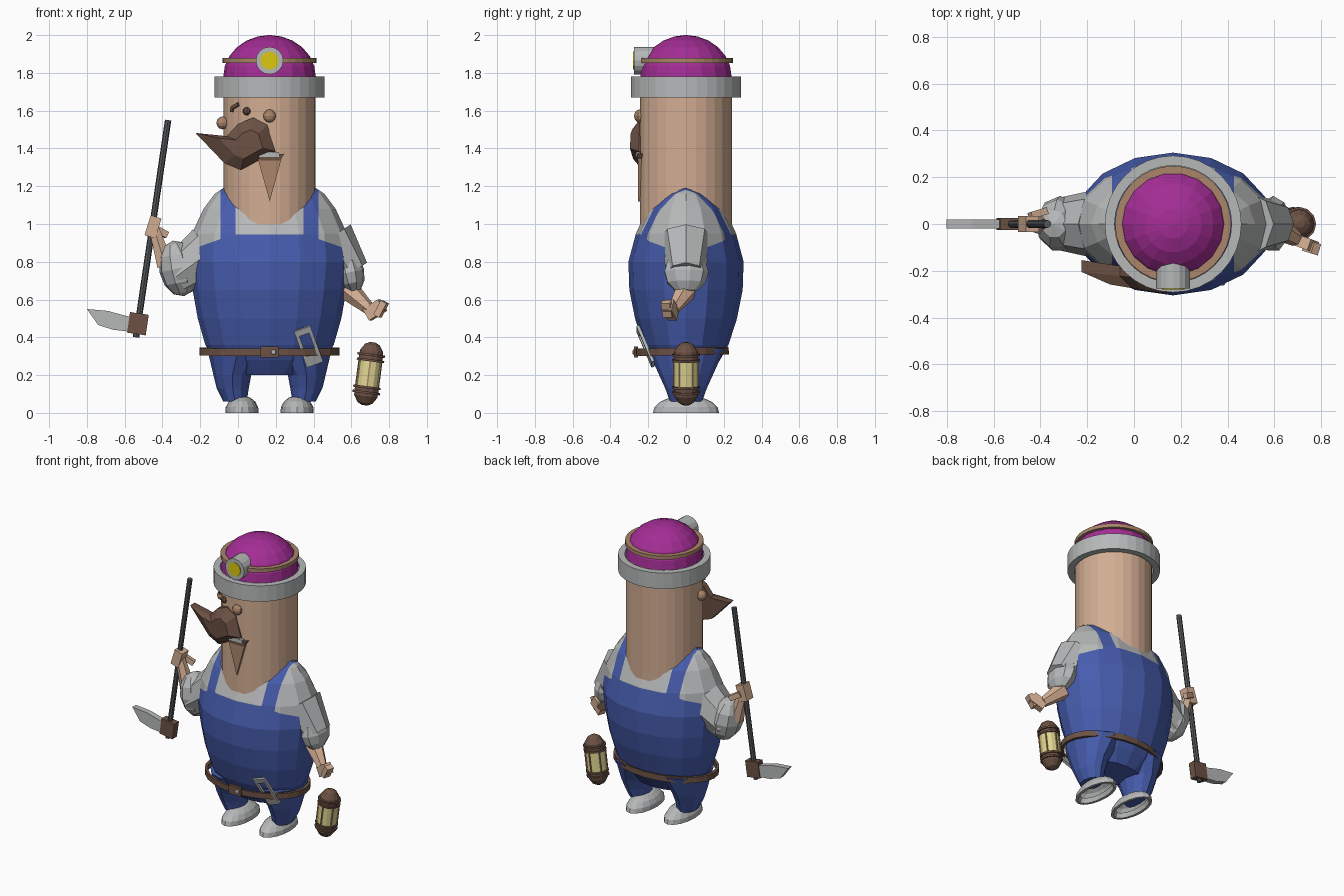
import bpy, bmesh, math
from mathutils import Vector

if "Cube" in bpy.data.objects:
    bpy.data.objects.remove(bpy.data.objects["Cube"])

CX = 0.167  # the figure stands right of the origin


def mat(name, r, g, b):
    m = bpy.data.materials.new(name)
    m.diffuse_color = (r, g, b, 1)
    m.use_nodes = True
    m.node_tree.nodes["Principled BSDF"].inputs["Base Color"].default_value = m.diffuse_color
    return m


BLUE = mat("overall blue", .062, .108, .42)
GREY = mat("light grey", .47, .48, .485)
SKIN = mat("skin", .65, .42, .29)
TAN = mat("tan", .40, .235, .145)
BROWN = mat("dark brown", .15, .083, .058)
PURPLE = mat("purple", .37, .026, .30)
YELLOW = mat("lamp yellow", .72, .58, .005)
PALE = mat("pale yellow", .74, .67, .28)
STEEL = mat("dark steel", .09, .097, .107)


def finish(name, bm, mats, loc=(0, 0, 0), rot=(0, 0, 0), rule=None):
    bmesh.ops.recalc_face_normals(bm, faces=bm.faces)
    if rule:
        for f in bm.faces:
            f.material_index = rule(f.calc_center_median())
    me = bpy.data.meshes.new(name)
    bm.to_mesh(me)
    bm.free()
    for m in (mats if isinstance(mats, list) else [mats]):
        me.materials.append(m)
    ob = bpy.data.objects.new(name, me)
    ob.location, ob.rotation_euler = loc, rot
    bpy.context.collection.objects.link(ob)
    return ob


def loft(rings, n=16, cap0=True, cap1=True):
    """Elliptical rings (z, rx, ry[, cx]) joined into a skin."""
    bm = bmesh.new()
    rows = []
    for r in rings:
        cx = r[3] if len(r) > 3 else 0
        rows.append([bm.verts.new((cx + r[1] * math.cos(t), r[2] * math.sin(t), r[0]))
                     for t in (2 * math.pi * i / n for i in range(n))])
    for a, b in zip(rows, rows[1:]):
        for i in range(n):
            j = (i + 1) % n
            bm.faces.new((a[i], a[j], b[j], b[i]))
    if cap0:
        bm.faces.new(rows[0])
    if cap1:
        bm.faces.new(rows[-1])
    return bm


def band(name, z0, z1, r_in, r_out, m, n=32, loc=(0, 0, 0), rot=(0, 0, 0), sy=1.0):
    rows = [(z0, r_in), (z0, r_out), (z1, r_out), (z1, r_in), (z0, r_in)]
    bm = loft([(z, r, r * sy) for z, r in rows], n, False, False)
    bmesh.ops.remove_doubles(bm, verts=bm.verts, dist=1e-5)
    return finish(name, bm, m, loc, rot)


def limb(name, p0, p1, r0, r1, m, n=8):
    d = Vector(p1) - Vector(p0)
    bm = loft([(0, r0, r0), (d.length, r1, r1)], n)
    return finish(name, bm, m, p0, d.to_track_quat('Z', 'Y').to_euler())


def box(name, loc, size, m, rot=(0, 0, 0)):
    bm = bmesh.new()
    bmesh.ops.create_cube(bm, size=1)
    bmesh.ops.scale(bm, vec=size, verts=bm.verts)
    return finish(name, bm, m, loc, rot)


def ball(name, loc, size, m, n=10, rot=(0, 0, 0)):
    bm = bmesh.new()
    bmesh.ops.create_uvsphere(bm, u_segments=n, v_segments=max(5, n * 2 // 3), radius=1)
    bmesh.ops.scale(bm, vec=size, verts=bm.verts)
    return finish(name, bm, m, loc, rot)


def prism(name, pts, y0, y1, m):
    """Outline in x, z extruded along y."""
    bm = bmesh.new()
    a = [bm.verts.new((x, y0, z)) for x, z in pts]
    b = [bm.verts.new((x, y1, z)) for x, z in pts]
    bm.faces.new(a)
    bm.faces.new(b)
    for i in range(len(pts)):
        j = (i + 1) % len(pts)
        bm.faces.new((a[i], a[j], b[j], b[i]))
    return finish(name, bm, m)


# Body: overalls with shirt showing at shoulders and neckline
body = loft([(.20, .20, .12), (.28, .29, .18), (.36, .34, .225), (.5, .38, .27), (.65, .407, .3),
             (.8, .425, .305), (.95, .41, .265), (1.08, .35, .205), (1.16, .29, .13), (1.2, .23, .03)])
for co, no in (((.26, 0, 0), (1, 0, 0)), ((-.26, 0, 0), (1, 0, 0)), ((.18, 0, 0), (1, 0, 0)),
               ((-.18, 0, 0), (1, 0, 0)), ((0, 0, .945), (0, 0, 1)),
               ((.26, 0, .92), (.35, 0, 1)), ((-.26, 0, .92), (-.35, 0, 1))):
    bmesh.ops.bisect_plane(body, geom=body.verts[:] + body.edges[:] + body.faces[:],
                           plane_co=co, plane_no=no)


def shirt(c):
    x = abs(c.x)
    side = x > .26 and c.z > .92 - .35 * (x - .26)
    return 1 if side or (x < .18 and c.z > .945) else 0


finish("overalls_and_shirt", body, [BLUE, GREY], (CX, 0, 0), rule=shirt)

# Trouser legs and shoes
for s, side in ((-1, "left"), (1, "right")):
    finish(side + "_trouser_leg", loft([(.06, .062, .085, .183 * s), (.13, .085, .11, .195 * s),
           (.2, .1, .142, .197 * s), (.34, .165, .205, .165 * s)], 12), BLUE, (CX, 0, 0))
    finish(side + "_shoe", loft([(.03, .06, .14), (0, .07, .155), (0, .088, .175), (.03, .086, .168),
           (.06, .07, .135), (.08, .045, .09), (.09, .015, .03)], 16, False), GREY,
           (CX + s * .146, 0, 0))

# Head and helmet
finish("head", loft([(.95, .243, .243), (1.78, .243, .243)], 28), SKIN, (CX, 0, 0))
band("helmet_brim", 1.67, 1.78, .25, .292, GREY, loc=(CX, 0, 0))
dome = [(1.77, .245, .245)] + [(1.78 + .22 * math.sin(a), .245 * math.cos(a), .245 * math.cos(a))
                               for a in (math.radians(d) for d in (0, 15, 30, 45, 60, 75, 88))]
finish("helmet_dome", loft(dome, 18), PURPLE, (CX, 0, 0))
band("helmet_strap", 1.852, 1.878, .21, .248, TAN, loc=(CX, 0, 0))
limb("lamp_housing", (CX, -.15, 1.865), (CX, -.275, 1.865), .073, .073, GREY, 16)
limb("lamp_lens", (CX, -.27, 1.865), (CX, -.28, 1.865), .048, .048, YELLOW, 12)

# Face
ball("front_ear", (CX, -.245, 1.572), (.035, .03, .035), TAN)
ball("side_ear", (-.082, -.055, 1.535), (.034, .034, .034), TAN)
ball("eye", (.047, -.213, 1.597), (.022, .022, .022), BROWN, 8)
box("eyebrow", (-.012, -.168, 1.625), (.045, .02, .018), BROWN, (0, -.4, -.7))
box("eyebrow_end", (-.03, -.15, 1.607), (.014, .02, .028), BROWN, (0, .2, -.7))
stache = [(-.225, 1.482), (-.06, 1.465), (.0, 1.53), (.08, 1.563), (.155, 1.525),
          (.198, 1.385), (.15, 1.36), (.015, 1.285), (-.07, 1.32)]
bm = bmesh.new()
front = [bm.verts.new((x, -.205 - .11 * (x + .22), z)) for x, z in stache]
back = [bm.verts.new((x, -.155 - .15 * (x + .22), z)) for x, z in stache]
inner = [bm.verts.new((.05 + .55 * (x - .05), -.27 - .09 * (x + .1), 1.42 + .55 * (z - 1.42)))
         for x, z in stache]
bm.faces.new(inner)
bm.faces.new(back)
for a, b in ((front, inner), (back, front)):
    for i in range(9):
        j = (i + 1) % 9
        bm.faces.new((a[i], a[j], b[j], b[i]))
finish("moustache", bm, BROWN)
box("teeth", (.165, -.254, 1.368), (.105, .02, .024), GREY)
prism("mouth", [(.105, 1.365), (.245, 1.372), (.222, 1.335), (.115, 1.335)], -.26, -.23, BROWN)
prism("goatee", [(.105, 1.345), (.23, 1.345), (.168, 1.12)], -.255, -.235, TAN)

# Sleeves, forearms and hands
ball("left_sleeve", (-.315, 0, .765), (.105, .12, .15), GREY, 9, (0, -.2, 0))
limb("left_sleeve_upper", (-.33, 0, .72), (-.15, 0, .85), .11, .15, GREY)
limb("left_forearm", (-.385, 0, .78), (-.445, 0, .98), .05, .03, SKIN, 6)
box("left_hand", (-.45, 0, .985), (.06, .07, .11), SKIN, (0, .3, 0))
box("left_thumb", (-.41, .045, .96), (.08, .03, .035), SKIN, (0, .5, .3))
ball("right_sleeve", (.595, 0, .745), (.075, .12, .115), GREY, 9, (0, -.2, 0))
limb("right_sleeve_upper", (.6, 0, .74), (.48, 0, .92), .1, .14, GREY)
limb("right_forearm", (.585, 0, .65), (.695, -.065, .55), .06, .033, SKIN, 6)
box("right_hand", (.725, -.08, .545), (.1, .05, .07), SKIN, (0, -.55, -.35))
box("right_fingers", (.758, -.1, .55), (.035, .05, .085), SKIN, (0, .5, -.3))

# Pickaxe
limb("pick_handle", (-.54, 0, .40), (-.37, 0, 1.55), .017, .017, STEEL, 8)
box("pick_socket", (-.53, 0, .472), (.1, .05, .11), BROWN, (0, .147, 0))
prism("pick_blade", [(-.80, .55), (-.69, .54), (-.56, .505), (-.57, .43), (-.66, .44), (-.74, .465)],
      -.02, .02, GREY)

# Belt, buckle and hanging frame
band("belt", .305, .345, .35, .37, BROWN, 24, (CX, -.015, 0), (.02, 0, 0), .67)
box("buckle", (CX, -.264, .322), (.095, .02, .06), BROWN)
ball("buckle_stud", (.188, -.276, .322), (.015, .008, .015), GREY, 8)
bm = bmesh.new()
outer, hole = [[bm.verts.new((x * w, 0, z * h + o)) for x, z in ((-1, -1), (1, -1), (1, 1), (-1, 1))]
               for w, h, o in ((.046, .108, 0), (.027, .062, .012))]
for i in range(4):
    j = (i + 1) % 4
    bm.faces.new((outer[i], outer[j], hole[j], hole[i]))
frame = finish("belt_frame", bm, GREY, (.373, -.215, .352), (.38, -.345, 0))
mod = frame.modifiers.new("thickness", 'SOLIDIFY')
mod.thickness, mod.offset = .016, 0

# Lantern: capsule with a glowing middle, guard bars and rings
LOC, TILT = (.692, 0, .207), (0, .13, 0)
cap = [(-.168, .015), (-.155, .04), (-.12, .062), (-.072, .064),
       (.072, .064), (.12, .062), (.155, .04), (.168, .015)]
finish("lantern", loft([(z, r, r) for z, r in cap], 12), [BROWN, PALE], LOC, TILT,
       lambda c: 1 if abs(c.z) < .06 and math.hypot(c.x, c.y) > .03 else 0)
for i, z in enumerate((-.1, -.072, .072, .1)):
    band(f"lantern_ring_{i}", z - .006, z + .006, .058, .073, BROWN, 12, LOC, TILT)
bm = bmesh.new()
for i in range(6):
    a = math.pi * (2 * i + 1) / 6
    vs = bmesh.ops.create_cube(bm, size=1)["verts"]
    bmesh.ops.scale(bm, vec=(.008, .008, .144), verts=vs)
    bmesh.ops.translate(bm, vec=(.065 * math.cos(a), .065 * math.sin(a), 0), verts=vs)
finish("lantern_bars", bm, TAN, LOC, TILT)
